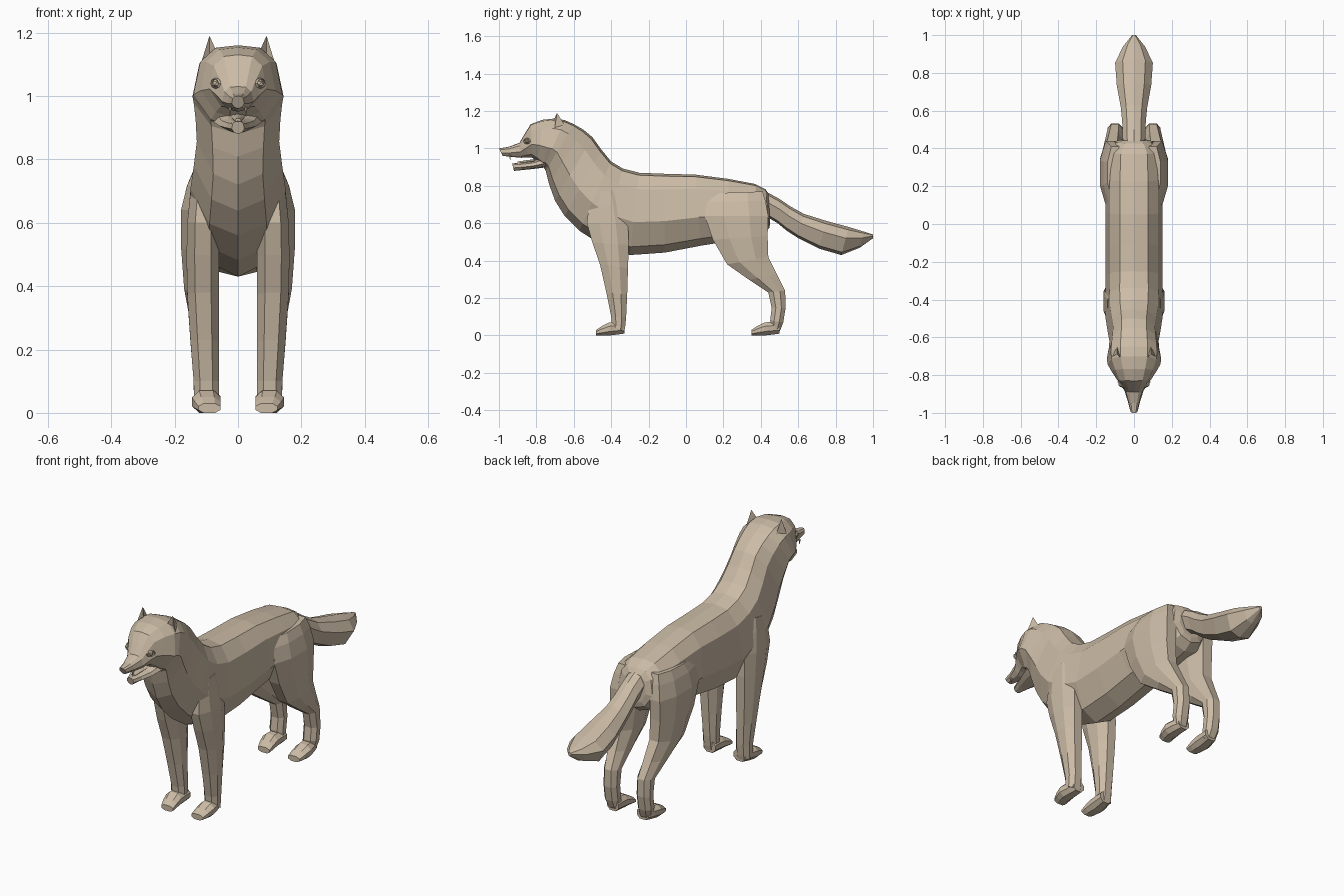
import bpy, bmesh, math
from mathutils import Vector

cube = bpy.data.objects.get("Cube")
if cube:
    bpy.data.objects.remove(cube)

fur = bpy.data.materials.new("tan fur")
fur.use_nodes = True
tan = (.6, .5, .38, 1)
fur.diffuse_color = tan
shader = fur.node_tree.nodes["Principled BSDF"]
shader.inputs["Base Color"].default_value = tan


def finish(name, bm):
    """Turn a bmesh into a named object with the fur colour."""
    bmesh.ops.recalc_face_normals(bm, faces=bm.faces)
    mesh = bpy.data.meshes.new(name)
    bm.to_mesh(mesh)
    bm.free()
    mesh.materials.append(fur)
    obj = bpy.data.objects.new(name, mesh)
    bpy.context.scene.collection.objects.link(obj)


def name_active(name):
    """Name and colour the primitive that was just added."""
    obj = bpy.context.object
    obj.name = name
    obj.data.materials.append(fur)


def refine(sections):
    """Insert one smooth in-between section after each given one."""
    points = [Vector(section) for section in sections]
    result = []
    for i, (start, end) in enumerate(zip(points, points[1:])):
        before = points[max(i - 1, 0)]
        after = points[min(i + 2, len(points) - 1)]
        middle = (start + end) / 2
        result += [start, middle + (middle - (before + after) / 2) / 8]
    return result + [points[-1]]


def loft(name, half_profile, sections, side=0, gap=.06):
    """Skin rings, each given as upper y, z, lower y, z and half width.
    With a side, the inner edge keeps a gap from the middle plane."""
    mirrored = [(-u, v) for u, v in reversed(half_profile) if u > 0]
    profile = half_profile + mirrored
    bm = bmesh.new()
    rings = []
    for top_y, top_z, low_y, low_z, width in refine(sections):
        low = Vector((side * (gap + width), low_y, low_z))
        top = Vector((side * (gap + width), top_y, top_z))
        rings.append([bm.verts.new(low.lerp(top, v) + Vector((u * width, 0, 0)))
                      for u, v in profile])
    for ring, following in zip(rings, rings[1:]):
        for i in range(len(profile)):
            bm.faces.new((ring[i - 1], ring[i], following[i], following[i - 1]))
    bm.faces.new(rings[0])
    bm.faces.new(rings[-1])
    finish(name, bm)


def ear(name, side):
    """Pointed shell with a hollow facing forward."""
    bm = bmesh.new()
    inner, outer, back, tip, hollow = [
        bm.verts.new((side * x, y, z)) for x, y, z in (
            (.05, -.73, 1.1), (.13, -.71, 1.06), (.09, -.62, 1.08),
            (.09, -.69, 1.19), (.09, -.68, 1.08))]
    for face in ((inner, back, tip), (back, outer, tip), (outer, hollow, tip),
                 (hollow, inner, tip), (inner, hollow, outer, back)):
        bm.faces.new(face)
    finish(name, bm)


def eye(label, side):
    """Faceted eyeball inside a raised almond lid."""
    place = (side * .07, -.85, 1.04)
    bpy.ops.mesh.primitive_ico_sphere_add(subdivisions=1, radius=.014, location=place)
    name_active(label + "_eyeball")
    bpy.ops.mesh.primitive_torus_add(
        major_segments=8, minor_segments=4, major_radius=.02, minor_radius=.005,
        location=place, rotation=(math.pi / 2, 0, side * .9))
    bpy.context.object.scale.y = .7
    name_active(label + "_eyelid")


def paw(name, heel, side):
    """Low wedge foot reaching forward from the heel."""
    loft(name, LIMB, [
        (heel, .07, heel, .01, .035),
        (heel - .08, .07, heel - .08, 0, .045),
        (heel - .15, .03, heel - .15, 0, .035)], side, gap=.055)


# Cross-sections: half width against height
BODY = [(0, 1), (.5, .97), (.85, .8), (1, .4), (.6, .1), (0, 0)]
TAIL = [(0, 1), (.6, .9), (1, .6), (.6, .1), (0, 0)]
LIMB = [(.5, 1), (1, .7), (1, .3), (.5, 0)]

# Torso, neck, skull and upper muzzle in one skin
loft("body", BODY, [
    (.44, .76, .45, .6, .07),
    (.37, .81, .4, .54, .14),
    (.05, .86, .08, .48, .15),
    (-.25, .87, -.3, .43, .15),
    (-.4, .93, -.57, .56, .15),
    (-.5, 1.06, -.7, .72, .13),
    (-.6, 1.13, -.75, .88, .14),
    (-.7, 1.16, -.77, .9, .14),
    (-.83, 1.13, -.82, .95, .09),
    (-.89, 1.03, -.88, .95, .05),
    (-1, 1, -.98, .96, .02)])

# Open lower jaw and tongue
loft("lower_jaw", BODY, [
    (-.74, .96, -.74, .9, .08),
    (-.82, .93, -.82, .89, .06),
    (-.93, .92, -.92, .88, .02)])
loft("tongue", TAIL, [
    (-.76, .95, -.76, .93, .03),
    (-.9, .93, -.9, .91, .01)])

# Bushy tail
loft("tail", TAIL, [
    (.37, .8, .42, .64, .06),
    (.5, .73, .49, .6, .06),
    (.63, .65, .6, .52, .07),
    (.87, .58, .83, .43, .1),
    (1, .54, 1, .52, .01)])

for label, side in (("left", 1), ("right", -1)):
    ear(label + "_ear", side)
    eye(label, side)
    bpy.ops.mesh.primitive_cone_add(
        vertices=5, radius1=.006, depth=.03,
        location=(side * .025, -.94, .95), rotation=(math.pi, 0, 0))
    name_active(label + "_fang")

    # Front leg from shoulder to pastern
    loft(label + "_front_leg", LIMB, [
        (-.5, .76, -.36, .78, .04),
        (-.53, .6, -.31, .6, .05),
        (-.46, .38, -.31, .36, .05),
        (-.4, .1, -.32, .1, .04),
        (-.4, .05, -.33, .02, .04)], side)
    paw(label + "_front_paw", -.33, side)

    # Hind leg from hip through thigh and hock
    loft(label + "_hind_leg", LIMB, [
        (.14, .76, .41, .77, .04),
        (.1, .64, .44, .64, .06),
        (.22, .38, .44, .42, .055),
        (.44, .23, .53, .24, .04),
        (.45, .08, .52, .07, .04),
        (.46, .04, .49, .01, .03)], side)
    paw(label + "_hind_paw", .5, side)
